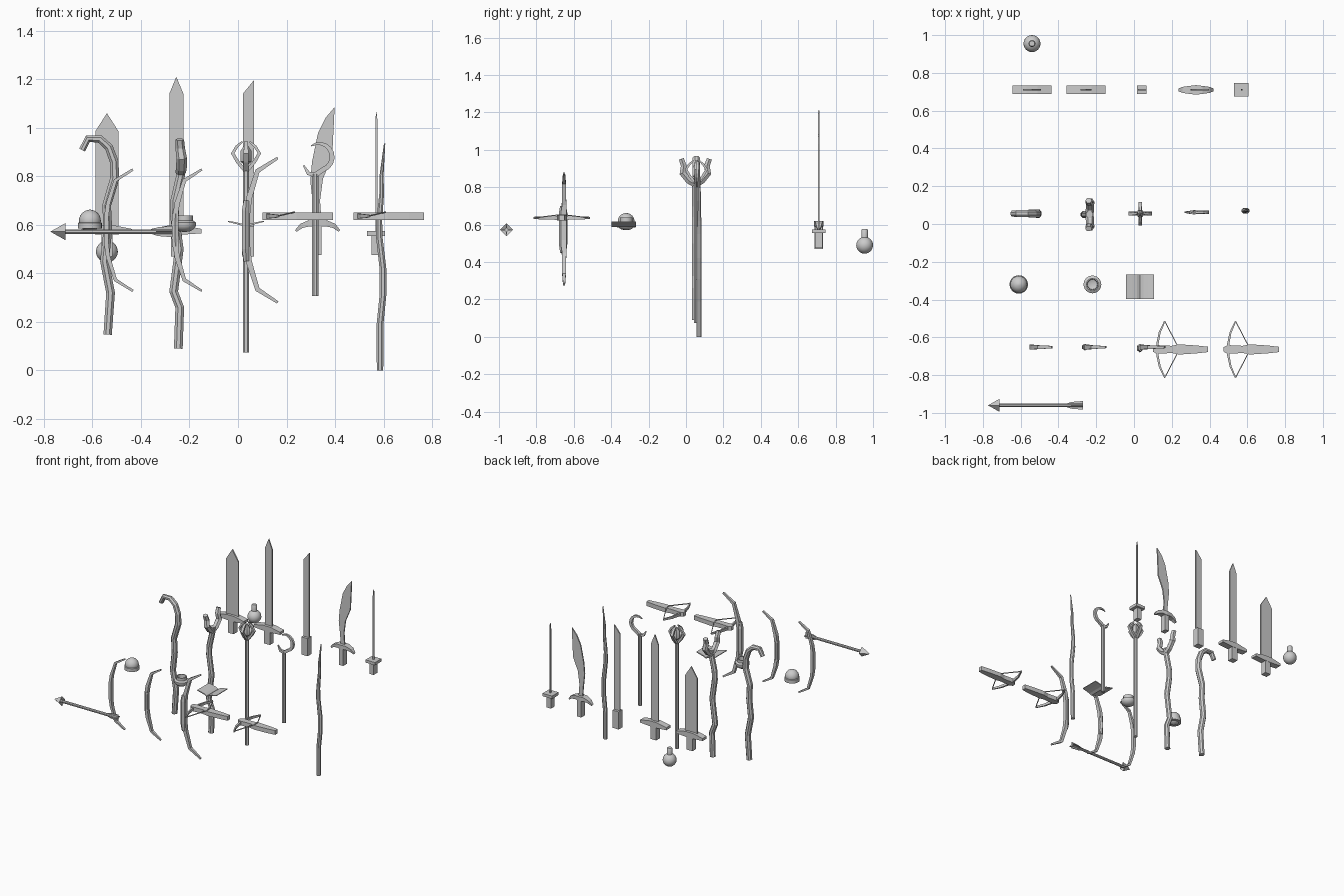
import bpy, bmesh, math
from mathutils import Vector

if "Cube" in bpy.data.objects:
    bpy.data.objects.remove(bpy.data.objects["Cube"])


def finish(name, bm, smooth=False):
    bmesh.ops.remove_doubles(bm, verts=bm.verts, dist=1e-5)
    bmesh.ops.recalc_face_normals(bm, faces=bm.faces)
    me = bpy.data.meshes.new(name)
    bm.to_mesh(me)
    bm.free()
    ob = bpy.data.objects.new(name, me)
    bpy.context.collection.objects.link(ob)
    if smooth:
        bpy.context.view_layer.objects.active = ob
        ob.select_set(True)
        bpy.ops.object.shade_smooth_by_angle(angle=math.radians(35))
        ob.select_set(False)
    return ob


def plate(name, pts, centre, thick, axis='Y'):
    """Extrude a flat outline: (x, z) along Y, or (x, y) along Z."""
    bm = bmesh.new()
    sides = []
    for d in (-thick / 2, thick / 2):
        sides.append([bm.verts.new((a, centre + d, b) if axis == 'Y' else (a, b, centre + d))
                      for a, b in pts])
    bm.faces.new(sides[0])
    bm.faces.new(sides[1][::-1])
    n = len(pts)
    for i in range(n):
        j = (i + 1) % n
        bm.faces.new((sides[0][i], sides[0][j], sides[1][j], sides[1][i]))
    return finish(name, bm)


def box(name, x, y, z0, z1, w, d):
    return plate(name, [(x - w / 2, z0), (x + w / 2, z0), (x + w / 2, z1), (x - w / 2, z1)], y, d)


def sweep(name, pts, normal, hu, hn, sides=8, scale=None):
    """Sweep an n-gon section along a planar path; hu, hn are half sizes."""
    bm = bmesh.new()
    P = [Vector(p) for p in pts]
    N = Vector(normal).normalized()
    k = 1 / math.cos(math.pi / sides)
    rings = []
    for i, p in enumerate(P):
        t = P[min(i + 1, len(P) - 1)] - P[max(i - 1, 0)]
        u = t.cross(N).normalized()
        s = scale[i] if scale else 1
        ring = []
        for j in range(sides):
            a = 2 * math.pi * (j + .5) / sides
            ring.append(bm.verts.new(p + (u * hu * math.cos(a) + N * hn * math.sin(a)) * k * s))
        rings.append(ring)
    for r, q in zip(rings, rings[1:]):
        for j in range(sides):
            m = (j + 1) % sides
            bm.faces.new((r[j], r[m], q[m], q[j]))
    bm.faces.new(rings[0])
    bm.faces.new(rings[-1][::-1])
    return finish(name, bm)


def lathe(name, prof, x, y, n=24):
    bm = bmesh.new()
    vs = [bm.verts.new((x + r, y, z)) for r, z in prof]
    es = [bm.edges.new(e) for e in zip(vs, vs[1:])]
    bmesh.ops.spin(bm, geom=vs + es, cent=(x, y, 0), axis=(0, 0, 1), angle=2 * math.pi, steps=n)
    return finish(name, bm, True)


def arc(r, zc, a0, a1, n):
    return [(r * math.cos(math.radians(a0 + (a1 - a0) * i / n)),
             zc + r * math.sin(math.radians(a0 + (a1 - a0) * i / n))) for i in range(n + 1)]


def xz(pts, y):
    return [(a, y, b) for a, b in pts]


Y = (0, 1, 0)

# Swords
SY = 0.71
for nm, x, hw, sh, tip in (("broadsword", -.54, .048, .985, 1.06), ("longsword", -.254, .029, 1.14, 1.21)):
    plate(nm + "_blade", [(x - hw, .58), (x + hw, .58), (x + hw, sh), (x, tip), (x - hw, sh)], SY, .009)
    plate(nm + "_guard", [(x - .104, .565), (x - .03, .56), (x + .03, .56), (x + .104, .565),
                          (x + .104, .583), (x + .03, .598), (x - .03, .598), (x - .104, .583)], SY, .046)
    box(nm + "_grip", x, SY, .47, .57, .045, .042)
plate("single_edge_blade", [(.02, .58), (.065, .58), (.065, 1.195), (.02, 1.14)], SY, .009)
box("single_edge_grip", .041, SY, .47, .595, .05, .045)

plate("curved_sword_blade", [(.315, .60), (.345, .60), (.338, .70), (.35, .79), (.388, .88), (.398, 1.085),
                             (.36, 1.04), (.33, .98), (.305, .86), (.298, .78), (.308, .69)], SY, .009)
sweep("curved_sword_guard", xz([(.238, .575), (.262, .596), (.295, .607), (.328, .605), (.362, .607),
                                (.395, .596), (.418, .575)], SY), Y, .013, .021, 4,
      [.35, .75, 1, 1.2, 1, .75, .35])
box("curved_sword_grip", .329, SY, .475, .60, .032, .042)
box("rapier_blade", .57, SY, .57, 1.03, .009, .009)
plate("rapier_tip", [(.5655, 1.03), (.5745, 1.03), (.57, 1.07)], SY, .009)
box("rapier_guard", .568, SY, .555, .575, .075, .072)
box("rapier_pommel_grip", .567, SY, .475, .56, .034, .042)

# Flask
lathe("flask", [(0, .445)] + arc(.045, .49, -75, 67, 10) + [(.018, .57), (.014, .576), (0, .576)], -.54, .955)

# Staffs
sweep("hook_staff", xz([(-.537, .148), (-.525, .32), (-.55, .45), (-.536, .58), (-.541, .68), (-.508, .79),
                        (-.510, .86), (-.532, .92), (-.568, .953), (-.618, .955), (-.642, .908)], .055),
      Y, .018, .021, 8, [.95, 1, 1, 1, 1, 1.05, 1, .95, .9, .85, .75])
sweep("forked_staff", xz([(-.246, .09), (-.240, .26), (-.265, .325), (-.242, .5), (-.262, .64), (-.26, .7),
                          (-.237, .80), (-.235, .845)], .05), Y, .018, .018, 8)
for s, off in ((-1, 0), (1, .002)):
    sweep("fork_tine", [(-.236, .05, .815), (-.233, .05 + s * .035, .835), (-.232, .05 + s * .068, .875),
                        (-.238, .05 + s * .062, .915), (-.24, .05 + s * .075, .952)],
          (1, 0, 0), .017, .019, 6, [1, 1, 1, .9, .8])
sweep("claw_staff_shaft", xz([(.033, .075), (.033, .84)], .055), Y, .013, .013, 8)
lathe("claw_staff_gem", [(0, .84), (.022, .86), (.022, .905), (0, .94)], .033, .055, 6)
for dx, dy in ((1, 0), (-1, 0), (0, 1), (0, -1)):
    sweep("staff_claw", [(.033 + dx * r, .055 + dy * r, z) for r, z in
                         ((.006, .825), (.035, .86), (.055, .895), (.038, .922), (.015, .943))],
          (dy, dx, 0), .007, .01, 4, [1, 1, 1, .85, .5])
sweep("crescent_staff_shaft", xz([(.318, .307), (.318, .81)], .062), Y, .013, .012, 8)
sweep("crescent_staff_hook", xz([(.333 + a, b) for a, b in arc(.055, .88, 125, -70, 9)]
                                + [(.318, .805), (.29, .812), (.27, .845)], .062),
      Y, .01, .009, 4, [.25, .5, .65, .8, .9, 1, 1, 1, 1, 1, 1.1, .8, .3])
sweep("tapered_staff", xz([(.585, 0), (.585, .19), (.597, .31), (.597, .42), (.582, .55), (.582, .62),
                           (.592, .73), (.591, .80), (.604, .935)], .07), Y, .014, .014, 8,
      [.95, 1, 1, 1, .95, .85, .7, .6, .2])

# Orb on a stand
OY = -.32
lathe("orb", [(0, .57)] + arc(.045, .617, -80, 80, 12) + [(0, .663)], -.61, OY)
lathe("orb_stand", [(0, .585), (.049, .585), (.049, .608), (.042, .612), (0, .612)], -.61, OY)
# Bowl
lathe("bowl", [(0, .57), (.025, .574), (.04, .585), (.047, .597), (.047, .61), (.034, .618), (.034, .638),
               (.028, .638), (.026, .61), (0, .6)], -.22, OY)
# Open book
plate("open_book", [(-.042, .617), (-.01, .611), (.015, .605), (.033, .595), (.05, .605), (.075, .611),
                    (.107, .617), (.107, .612), (.075, .604), (.05, .597), (.033, .588), (.015, .597),
                    (-.01, .604), (-.042, .612)], -.333, .13)

# Bows
BY = -.652
half = [(-.433, .25), (-.505, .205), (-.535, .11), (-.543, .05)]


def bow(name, dx, kx, kz, thick, scales):
    top = [((a + .543) * kx - .543 + dx, .578 + b * kz) for a, b in half]
    pts = top + [(a, 1.156 - b) for a, b in reversed(top)]
    sweep(name, xz(pts, BY), Y, thick, .011, 4, scales + scales[::-1])


bow("plain_bow", 0, 1, 1, .008, [.6, .9, 1.1, 1.2])
bow("recurve_bow", .284, 1, 1, .009, [.5, .9, 1.2, 1.2])
bow("war_bow", .579, 1.16, 1.19, .011, [.5, .9, 1.1, 1.2])
sweep("recurve_bow_grip", xz([(-.258, .51), (-.26, .578), (-.258, .646)], BY), Y, .014, .015, 6)
sweep("war_bow_grip", xz([(.034, .45), (.031, .5), (.031, .66), (.034, .7)], -.657), Y, .015, .02, 6,
      [.7, 1, 1, .7])

# Crossbows
for x in (.0, .375):
    cy = -.664
    outline = [(.1, .012), (.12, .023), (.2, .019), (.24, .027), (.33, .021), (.392, .014)]
    plate("crossbow_stock", [(x + a, cy - b) for a, b in outline] + [(x + a, cy + b) for a, b in outline[::-1]],
          .636, .03, 'Z')
    limb = [(.163, -.15), (.136, -.09), (.124, -.03), (.124, .03), (.136, .09), (.163, .15)]
    sweep("crossbow_limbs", [(x + a, cy + b, .636) for a, b in limb], (0, 0, 1), .006, .01, 4,
          [.6, .85, 1, 1, .85, .6])
    for s in (-1, 1):
        sweep("crossbow_string", [(x + .163, cy + s * .149, .636), (x + .23, cy + s * .02, .652),
                                  (x + .232, cy, .653)], (0, 0, 1), .0025, .0025, 4)

# Arrow
AY, AZ = -.96, .572
sweep("arrow_shaft", [(-.72, AY, AZ), (-.27, AY, AZ)], Y, .009, .009, 8)
bm = bmesh.new()
tip = bm.verts.new((-.773, AY, AZ))
back = bm.verts.new((-.725, AY, AZ))
rim = [bm.verts.new((-.711, AY + a * .035, AZ + b * .035)) for a, b in ((1, 0), (0, 1), (-1, 0), (0, -1))]
for i in range(4):
    bm.faces.new((tip, rim[i], rim[(i + 1) % 4]))
    bm.faces.new((back, rim[(i + 1) % 4], rim[i]))
finish("arrow_head", bm)
for ax, c in (('Y', AZ), ('Z', AY)):
    fl = [(-.36, .008), (-.33, .018), (-.27, .023)]
    plate("arrow_fletching", [(a, c - b) for a, b in fl] + [(a, c + b) for a, b in fl[::-1]],
          AY if ax == 'Y' else AZ, .004, ax)
